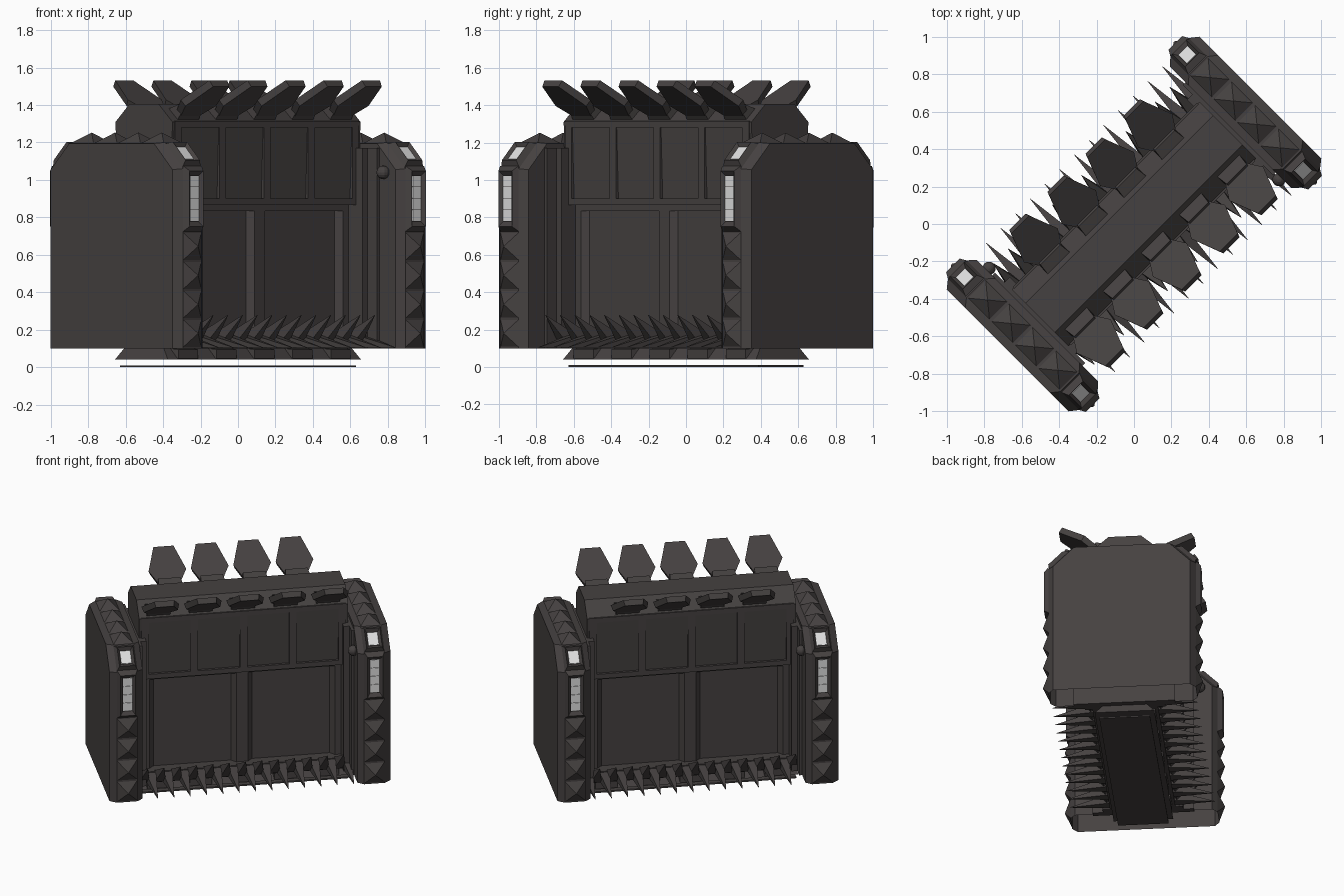
import bpy, bmesh, math
from mathutils import Vector, Matrix

if "Cube" in bpy.data.objects:
    bpy.data.objects.remove(bpy.data.objects["Cube"])

ROT = Matrix.Rotation(math.radians(45), 4, 'Z')   # the gate stands diagonally


def material(name, col):
    m = bpy.data.materials.new(name)
    m.diffuse_color = (*col, 1)
    m.use_nodes = True
    m.node_tree.nodes["Principled BSDF"].inputs["Base Color"].default_value = m.diffuse_color
    return m


METAL = material("dark_metal", (0.060, 0.053, 0.052))
LIGHT = material("lamp_white", (0.75, 0.75, 0.75))


def finish(name, bm, mat=METAL):
    bmesh.ops.remove_doubles(bm, verts=bm.verts, dist=0.0002)
    bmesh.ops.recalc_face_normals(bm, faces=bm.faces)
    bm.transform(ROT)
    me = bpy.data.meshes.new(name)
    bm.to_mesh(me)
    bm.free()
    me.materials.append(mat)
    ob = bpy.data.objects.new(name, me)
    bpy.context.collection.objects.link(ob)
    return ob


def loft(bm, rings):
    """Skin a list of equal-length point rings and cap both ends."""
    vs = [[bm.verts.new(p) for p in r] for r in rings]
    n = len(vs[0])
    for a, b in zip(vs, vs[1:]):
        for i in range(n):
            bm.faces.new((a[i], a[(i + 1) % n], b[(i + 1) % n], b[i]))
    bm.faces.new(vs[0])
    bm.faces.new(vs[-1])


def frustum(bm, origin, normal, up, base, top, depth):
    """Tapered block: base (width, height) to top (width, height)."""
    o, n, up = Vector(origin), Vector(normal).normalized(), Vector(up).normalized()
    side = up.cross(n)

    def ring(c, s):
        s = [max(k, 0.002) for k in s]
        return [c + side * (a * s[0] / 2) + up * (b * s[1] / 2)
                for a, b in ((-1, -1), (1, -1), (1, 1), (-1, 1))]
    loft(bm, [ring(o, base), ring(o + n * depth, top)])


def frame(bm, origin, normal, up, size, hole, depth):
    """Bevelled rim around a sunken rectangular window."""
    o, n, up = Vector(origin), Vector(normal).normalized(), Vector(up).normalized()
    side = up.cross(n)
    mid = [(a + b) / 2 for a, b in zip(size, hole)]
    rings = [[bm.verts.new(o + n * d + side * (a * s[0] / 2) + up * (b * s[1] / 2))
              for a, b in ((-1, -1), (1, -1), (1, 1), (-1, 1))]
             for s, d in ((size, 0), (mid, depth), (hole, depth * 0.4))]
    for p, q in zip(rings, rings[1:]):
        for i in range(4):
            bm.faces.new((p[i], p[(i + 1) % 4], q[(i + 1) % 4], q[i]))
    bm.faces.new(rings[-1])


def box(bm, x0, x1, y0, y1, z0, z1):
    size = (abs(x1 - x0), abs(y1 - y0))
    frustum(bm, ((x0 + x1) / 2, (y0 + y1) / 2, z0), (0, 0, 1), (0, 1, 0), size, size, z1 - z0)


UP = (0, 0, 1)
ENDS = (("left", -1), ("right", 1))
SIDES = (("front", -1), ("back", 1))

# --- end pillars, open underneath, with studs and lamps on their rims
for end, e in ENDS:
    bm = bmesh.new()

    def outline(x, h, t):
        half = [(h, 0.1), (h, t - 0.14), (h - 0.14, t)]
        pts = half + [(-y, z) for y, z in reversed(half)]
        return [(e * x, y, z) for y, z in pts]
    loft(bm, [outline(0.955, 0.46, 1.195), outline(0.91, 0.495, 1.2),
              outline(0.77, 0.495, 1.2), outline(0.73, 0.46, 1.195)])
    bmesh.ops.recalc_face_normals(bm, faces=bm.faces)
    bottom = [f for f in bm.faces if f.normal.z < -0.9]
    bmesh.ops.delete(bm, geom=bottom, context='FACES')
    finish(end + "_pillar", bm)

    studs, frames, lamps = bmesh.new(), bmesh.new(), bmesh.new()
    cx = e * 0.84
    for i in range(4):
        frustum(studs, (cx, -0.265 + i * 0.177, 1.197), UP, (0, 1, 0), (0.14, 0.17), (0, 0), 0.055)
    for _, s in SIDES:
        out = (0, s, 0)
        for i in range(4):
            frustum(studs, (cx, s * 0.493, 0.18 + i * 0.155), out, UP, (0.14, 0.15), (0, 0), 0.045)
        # tall lamp
        frame(frames, (cx, s * 0.495, 0.9), out, UP, (0.14, 0.35), (0.066, 0.245), 0.032)
        for i in range(4):
            frustum(lamps, (cx, s * 0.506, 0.81 + i * 0.061), out, UP, (0.064, 0.058), (0.064, 0.058), 0.006)
        # small lamp on the sloped corner
        n, u = Vector((0, s, 1)).normalized(), Vector((0, -s, 1))
        c = Vector((cx, s * 0.425, 1.13))
        frame(frames, c, n, u, (0.14, 0.18), (0.072, 0.095), 0.035)
        frustum(lamps, c + n * 0.012, n, u, (0.07, 0.09), (0.07, 0.09), 0.008)
    finish(end + "_pillar_studs", studs)
    finish(end + "_lamp_frames", frames)
    finish(end + "_lamps", lamps, LIGHT)

    # stepped posts between pillar and doors
    bm = bmesh.new()
    box(bm, e * 0.67, e * 0.75, -0.27, 0.27, 0.1, 1.17)
    box(bm, e * 0.71, e * 0.75, -0.34, 0.34, 0.1, 1.17)
    finish(end + "_door_post", bm)

    # round knob on the inner pillar face
    bm = bmesh.new()
    bmesh.ops.create_uvsphere(bm, u_segments=12, v_segments=8, radius=0.036,
                              matrix=Matrix.Translation((e * 0.715, -e * 0.38, 1.04)))
    finish(end + "_knob", bm)

# --- upper housing with sloped roof edges
bm = bmesh.new()
prof = [(-0.2, 0.87), (0.2, 0.87), (0.215, 1.31), (0.11, 1.405), (-0.11, 1.405), (-0.215, 1.31)]
loft(bm, [[(x, y, z) for y, z in prof] for x in (-0.71, 0.71)])
finish("upper_housing", bm)

for side, s in SIDES:
    # raised grid around four panels
    bm = bmesh.new()
    for i in range(5):
        x = -0.67 + i * 0.335
        box(bm, x - 0.025, x + 0.025, s * 0.19, s * 0.22, 0.87, 1.31)
    box(bm, -0.695, 0.695, s * 0.19, s * 0.22, 0.865, 0.9)
    box(bm, -0.695, 0.695, s * 0.19, s * 0.22, 1.28, 1.315)
    finish(side + "_housing_grid", bm)

    # door frame bars
    bm = bmesh.new()
    for x, w in ((-0.67, 0.04), (0, 0.04), (0.67, 0.04)):
        frustum(bm, (x, s * 0.12, 0.485), (0, s, 0), UP, (w * 2 + 0.08, 0.77), (w * 2, 0.77), 0.045)
    box(bm, -0.68, 0.68, s * 0.12, s * 0.165, 0.835, 0.87)
    finish(side + "_door_frame", bm)

    # roof brackets and outward-leaning fins: five in front, four behind
    count = 5 if s < 0 else 4
    brackets, fins = bmesh.new(), bmesh.new()
    lean = Vector((0, s * 0.27, 0.18)).normalized()
    norm = Vector((0, -s * lean.z, abs(lean.y)))
    for i in range(count):
        x = (i - (count - 1) / 2) * 0.288
        frustum(brackets, (x, s * 0.15, 1.335), (0, s * 0.8, 0.6), (0, -s * 0.6, 0.8),
                (0.17, 0.1), (0.15, 0.05), 0.08)
        base = Vector((x, s * 0.19, 1.352))
        shape = [(0.07, 0), (0.128, 0.11), (0.068, 0.297)]
        pts = shape + [(-a, b) for a, b in reversed(shape)]
        loft(fins, [[base + Vector((a * k, 0, 0)) + lean * b + norm * t for a, b in pts]
                    for t, k in ((-0.022, 0.9), (0.018, 1))])
    finish(side + "_fin_brackets", brackets)
    finish(side + "_fins", fins)

    # bottom rail with two staggered rows of spikes
    bm = bmesh.new()
    box(bm, -0.73, 0.73, s * 0.13, s * 0.22, 0.1, 0.18)
    finish(side + "_spike_rail", bm)
    bm = bmesh.new()
    for i in range(13):
        x = -0.68 + i * 0.111
        frustum(bm, (x, s * 0.21, 0.14), (0, s, 0.8), (0, -s * 0.8, 1), (0.075, 0.08), (0, 0), 0.22)
        frustum(bm, (x + 0.05, s * 0.21, 0.14), (0, s, -0.13), (0, s * 0.13, 1), (0.07, 0.07), (0, 0), 0.28)
    finish(side + "_spikes", bm)

# --- doors, threshold and ground plate
bm = bmesh.new()
box(bm, -0.74, 0.74, -0.13, 0.13, 0.1, 0.88)
finish("doors", bm)
bm = bmesh.new()
frustum(bm, (0, 0, 0.04), UP, (0, 1, 0), (1.46, 0.4), (1.42, 0.3), 0.06)
for _, s in SIDES:
    for i in range(5):
        frustum(bm, ((i - 2) * 0.288, s * 0.15, 0.07), (0, s, 0), UP, (0.17, 0.06), (0.15, 0.05), 0.05)
finish("threshold", bm)
bm = bmesh.new()
box(bm, -0.72, 0.72, -0.17, 0.17, 0, 0.01)
finish("ground_plate", bm)
